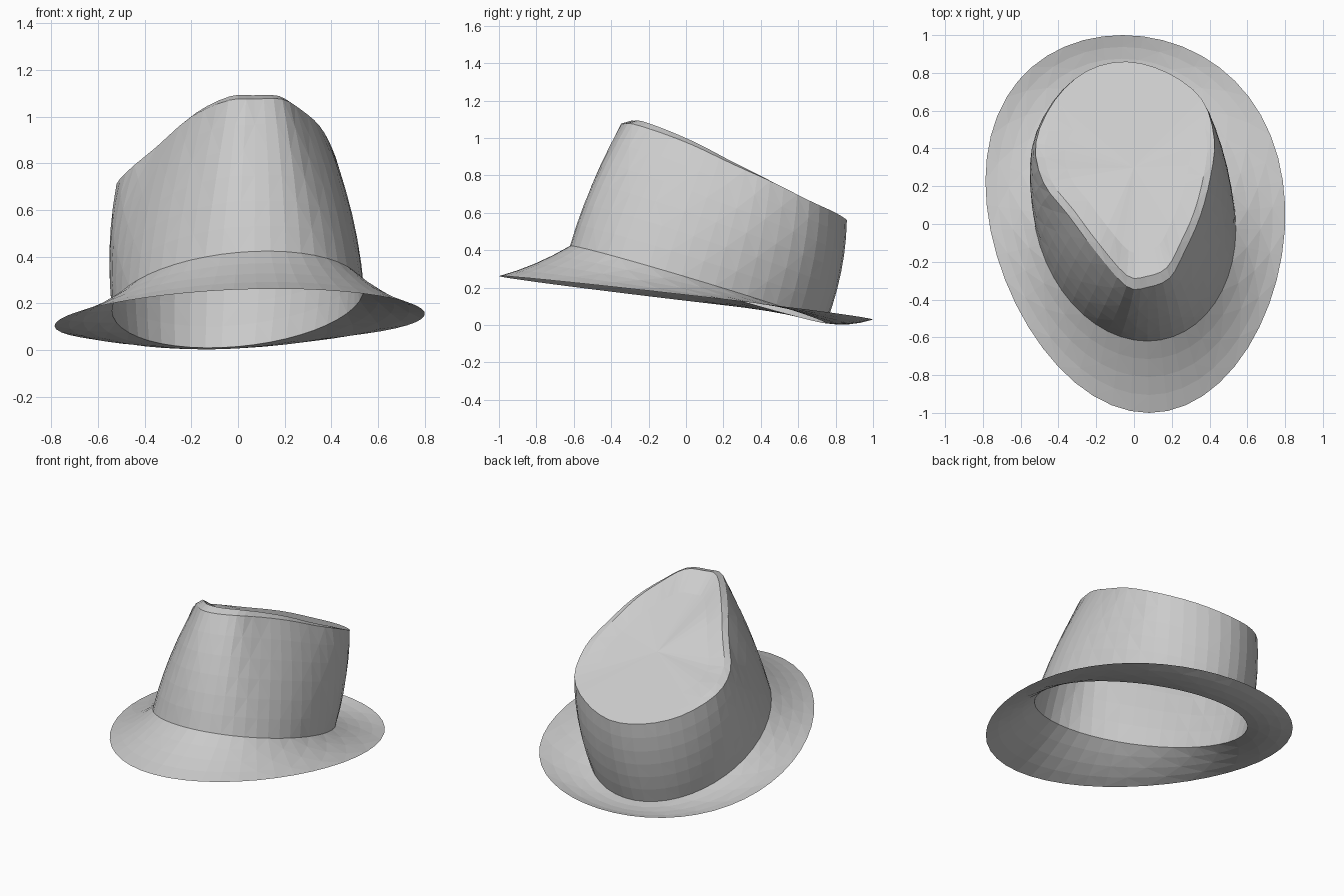
import bpy, math
from mathutils import Vector

if "Cube" in bpy.data.objects:
    bpy.data.objects.remove(bpy.data.objects["Cube"], do_unlink=True)

SEG = 48

felt = bpy.data.materials.new("grey_felt")
felt.use_nodes = True
felt.diffuse_color = (0.6, 0.6, 0.6, 1)
felt.node_tree.nodes["Principled BSDF"].inputs["Base Color"].default_value = (0.6, 0.6, 0.6, 1)

# Upper edge of the crown, counter-clockwise from the front
RIM = [Vector(p) for p in (
    (.07, -.335, 1.075), (.19, -.285, 1.075), (.27, -.14, 1.03), (.35, .04, .96),
    (.405, .25, .86), (.425, .45, .77), (.36, .66, .665), (.18, .80, .60),
    (-.04, .86, .56), (-.25, .81, .57), (-.42, .655, .61), (-.52, .43, .69),
    (-.48, .22, .76), (-.35, .05, .87), (-.2, -.15, 1.0), (-.04, -.33, 1.07))]


def rim_point(a):
    """Closed smooth curve through the rim points."""
    n = len(RIM)
    u = a / math.tau * n
    i, t = int(u), u - int(u)
    p0, p1, p2, p3 = (RIM[(i + k) % n] for k in (-1, 0, 1, 2))
    return (2 * p1 + (p2 - p0) * t + (2 * p0 - 5 * p1 + 4 * p2 - p3) * t ** 2
            + (3 * p1 - p0 - 3 * p2 + p3) * t ** 3) / 2


def base_point(a):
    """Skewed, tilted oval where crown and brim meet."""
    x = .535 * math.sin(a) + .07 * math.cos(a)
    y = .065 - .685 * math.cos(a)
    return Vector((x, y, .42 - .297 * (y + .62) + .04 * x))


def edge_point(a):
    """Egg-shaped outer edge of the brim."""
    s, c = math.sin(a), math.cos(a)
    x = .79 * s * (1 - .04 * c) + .01 + .07 * c
    y = -c + .1 * s * s
    return Vector((x, y, .26 - .115 * (y + 1) + .02 * x))


def wall_point(t):
    def point(a):
        p = base_point(a).lerp(rim_point(a), t)
        out = Vector((p.x, p.y - .1, 0)).normalized()
        return p + out * .1 * t * (1 - t)
    return point


def brim_point(t):
    def point(a):
        p = base_point(a).lerp(edge_point(a), t)
        p.z -= .06 * t * (1 - t)
        return p
    return point


LID_CENTRE = Vector((0, .3, .79))


def lid_point(t):
    def point(a):
        rim = rim_point(a)
        p = rim.lerp(LID_CENTRE, t)
        if 0 < t < .2:  # raised fold just inside the edge
            p.z += .045 * max(0, .6 - rim.y)
        return p
    return point


def loft(name, rings, centre=None):
    """Join closed rings into a surface, optionally closed at a centre point."""
    angles = [math.tau * i / SEG for i in range(SEG)]
    verts = [ring(a) for ring in rings for a in angles]
    faces = []
    for r in range(len(rings) - 1):
        for i in range(SEG):
            j = (i + 1) % SEG
            a, b = r * SEG + i, r * SEG + j
            c, d = b + SEG, a + SEG
            faces += [(a, b, c), (a, c, d)] if (r + i) % 2 else [(a, b, d), (b, c, d)]
    if centre:
        last = len(verts) - SEG
        verts.append(centre)
        faces += [(last + i, last + (i + 1) % SEG, len(verts) - 1) for i in range(SEG)]
    mesh = bpy.data.meshes.new(name)
    mesh.from_pydata(verts, [], faces)
    mesh.materials.append(felt)
    obj = bpy.data.objects.new(name, mesh)
    bpy.context.collection.objects.link(obj)
    return obj


# Flared brim, outer edge to crown
loft("brim", [brim_point(t) for t in (1, .75, .5, .25, 0)])
# Crown wall, bottom to top
loft("crown_wall", [wall_point(k / 6) for k in range(7)])
# Sloping crown top with folded edge
loft("crown_top", [lid_point(t) for t in (0, .09, .3, .6)], LID_CENTRE)
